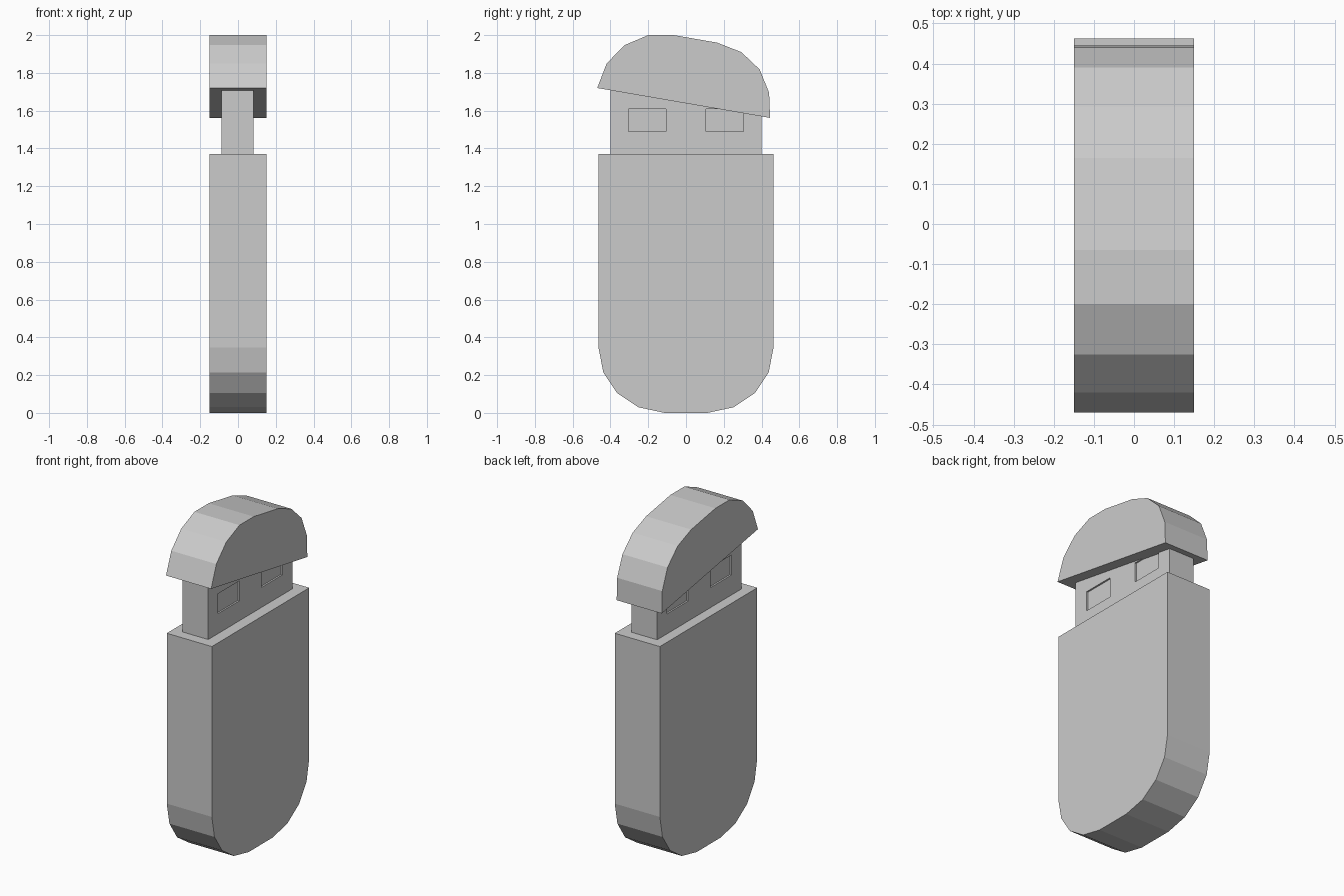
import bpy
import bmesh

if "Cube" in bpy.data.objects:
    bpy.data.objects.remove(bpy.data.objects["Cube"])


def extrude_profile(name, points, x0, x1):
    """Extrude a closed (y, z) outline from x0 to x1."""
    bm = bmesh.new()
    face = bm.faces.new([bm.verts.new((x0, y, z)) for y, z in points])
    side = bmesh.ops.extrude_face_region(bm, geom=[face])
    verts = [g for g in side["geom"] if isinstance(g, bmesh.types.BMVert)]
    bmesh.ops.translate(bm, verts=verts, vec=(x1 - x0, 0, 0))
    bmesh.ops.recalc_face_normals(bm, faces=bm.faces)
    mesh = bpy.data.meshes.new(name)
    bm.to_mesh(mesh)
    bm.free()
    obj = bpy.data.objects.new(name, mesh)
    bpy.context.collection.objects.link(obj)
    return obj


def rectangle(y0, y1, z0, z1):
    return [(y0, z0), (y1, z0), (y1, z1), (y0, z1)]


# Body: flat top, rounded bottom made of straight facets
half = [(0.463, 1.37), (0.463, 0.345), (0.438, 0.215),
        (0.365, 0.105), (0.253, 0.03), (0.113, 0.0)]
extrude_profile("body", half + [(-y, z) for y, z in reversed(half)], -0.15, 0.15)

# Cap: faceted dome with a slanted underside
cap = [(-0.47, 1.72), (-0.42, 1.85), (-0.325, 1.947), (-0.2, 2.0), (-0.065, 2.0),
       (0.165, 1.96), (0.293, 1.91), (0.39, 1.818), (0.44, 1.695), (0.445, 1.562)]
extrude_profile("cap", cap, -0.15, 0.15)

# Connector running up into the cap
x0, x1 = -0.088, 0.082
connector = extrude_profile("connector", rectangle(-0.4, 0.4, 1.36, 1.74), x0, x1)

# Shallow rectangular windows, two on each wide face
depth = 0.01
for x, side in ((x0, "left"), (x1, "right")):
    for y, end in ((-0.205, "front"), (0.205, "back")):
        cutter = extrude_profile(f"window_cutter_{side}_{end}",
                                 rectangle(y - 0.1, y + 0.1, 1.49, 1.61),
                                 x - depth, x + depth)
        cutter.hide_render = True
        cutter.hide_viewport = True
        mod = connector.modifiers.new(f"window_{side}_{end}", 'BOOLEAN')
        mod.operation = 'DIFFERENCE'
        mod.solver = 'EXACT'
        mod.object = cutter
